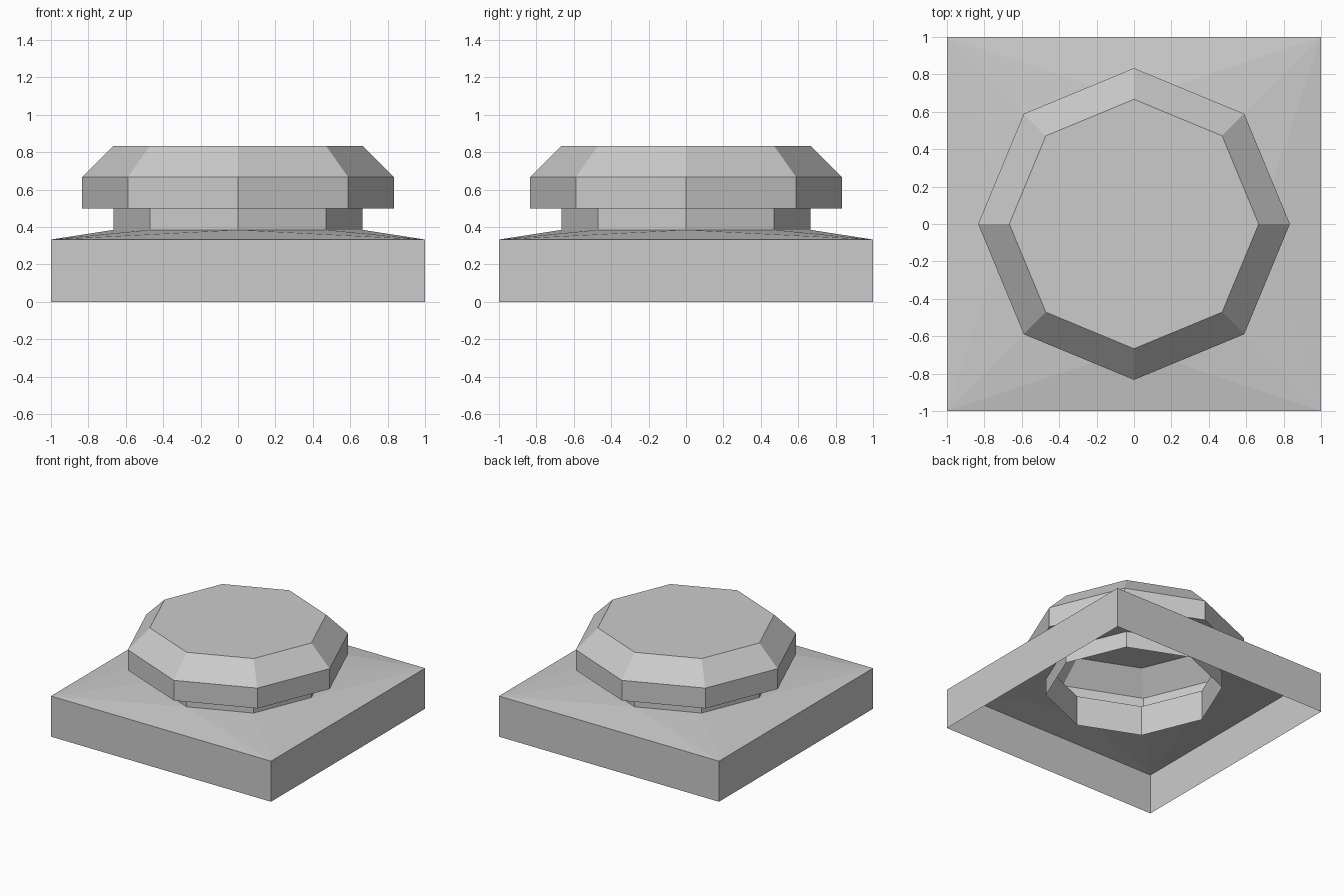
import bpy, math

if "Cube" in bpy.data.objects:
    bpy.data.objects.remove(bpy.data.objects["Cube"])

grey = bpy.data.materials.new("light_grey")
grey.diffuse_color = (0.6, 0.6, 0.6, 1)
grey.use_nodes = True
grey.node_tree.nodes["Principled BSDF"].inputs["Base Color"].default_value = grey.diffuse_color


def ring(radius, z):
    """Eight points with corners on the axes and the diagonals."""
    return [(radius * math.cos(k * math.pi / 4),
             radius * math.sin(k * math.pi / 4), z) for k in range(8)]


def add_part(name, verts, faces):
    mesh = bpy.data.meshes.new(name)
    mesh.from_pydata(verts, [], faces)
    mesh.materials.append(grey)
    mesh.update()
    obj = bpy.data.objects.new(name, mesh)
    bpy.context.collection.objects.link(obj)
    return obj


def octagonal_shell(name, profile, closed_top=False):
    """Join octagonal rings, listed bottom to top as (radius, z)."""
    verts, faces = [], []
    for radius, z in profile:
        verts += ring(radius, z)
    for r in range(len(profile) - 1):
        for k in range(8):
            n = (k + 1) % 8
            faces.append((r * 8 + k, r * 8 + n, r * 8 + 8 + n, r * 8 + 8 + k))
    if closed_top:
        faces.append(tuple(range(len(verts) - 8, len(verts))))
    return add_part(name, verts, faces)


# Square base: four walls, open underneath
corners = [(1, 1), (-1, 1), (-1, -1), (1, -1)]
LOW, HIGH = 0.0, 1 / 3
add_part("base_walls",
         [(x, y, z) for z in (LOW, HIGH) for x, y in corners],
         [(i, (i + 1) % 4, (i + 1) % 4 + 4, i + 4) for i in range(4)])

# Shallow sloping top, from the square rim to an octagonal opening
verts = ring(2 / 3, 0.385) + [(x, y, HIGH) for x, y in corners]
faces = []
for i in range(4):
    k, corner, following = 2 * i + 1, 8 + i, 8 + (i + 1) % 4
    after = (k + 1) % 8
    faces += [(corner, k, k - 1), (corner, after, k),
              (corner, following, after)]
add_part("base_slope", verts, faces)

# Neck: open tube passing through the slope
octagonal_shell("neck", [(2 / 3, 0.25), (2 / 3, 0.5)])

# Hollow cap: underside rim, upright wall, bevel and flat top
octagonal_shell("cap", [(2 / 3, 0.5), (5 / 6, 0.5), (5 / 6, 2 / 3),
                        (2 / 3, 5 / 6)], closed_top=True)
